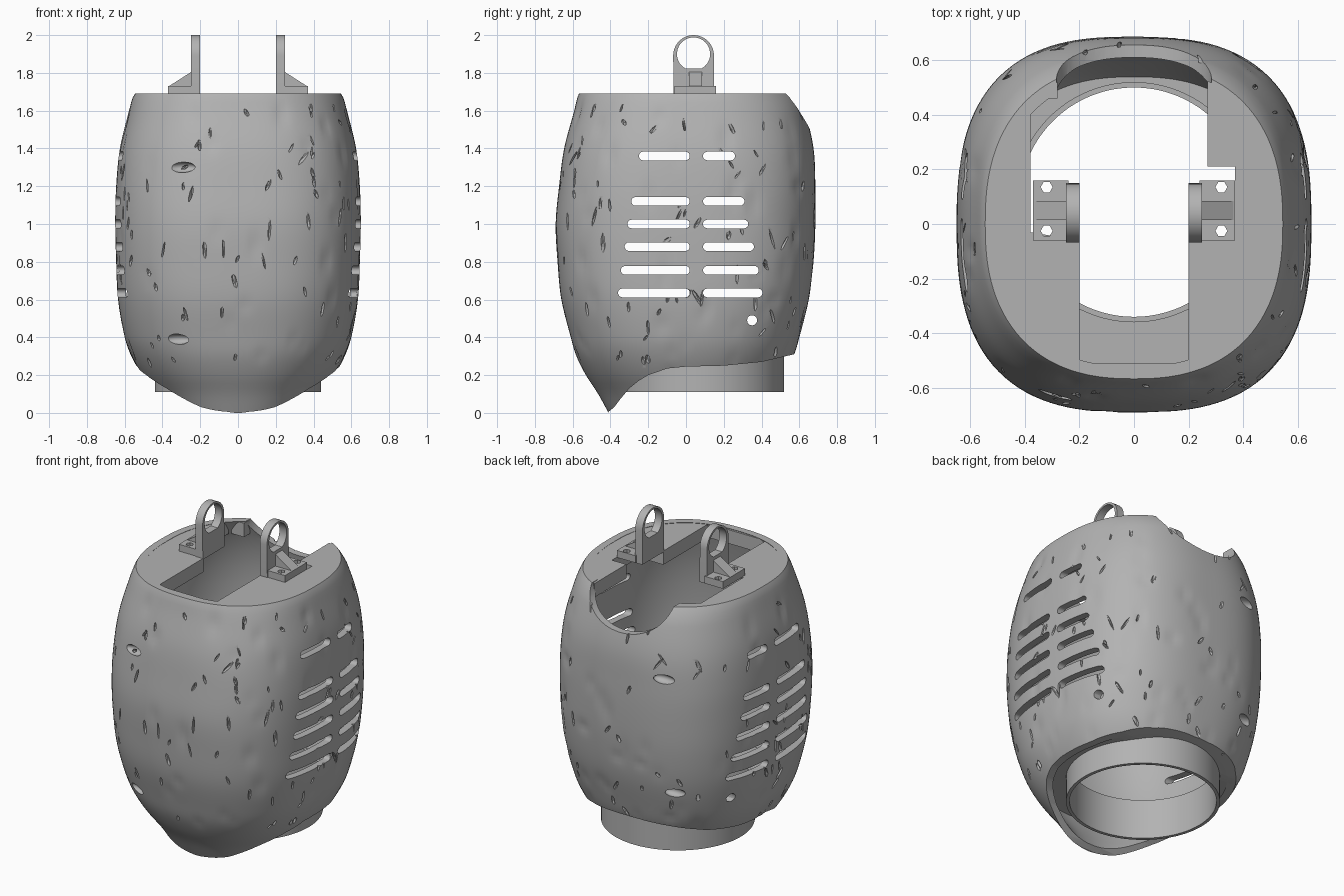
import bpy, bmesh, math, random
from mathutils import Vector, Matrix

random.seed(7)
if "Cube" in bpy.data.objects:
    bpy.data.objects.remove(bpy.data.objects["Cube"])

grey = bpy.data.materials.new("plain grey")
grey.use_nodes = True
grey.diffuse_color = (0.45, 0.45, 0.45, 1)
grey.node_tree.nodes["Principled BSDF"].inputs["Base Color"].default_value = (0.45, 0.45, 0.45, 1)

SEG = 144
ANGLES = [2 * math.pi * i / SEG for i in range(SEG)]
WALL = 0.045


# ---------- helpers ----------
def finish(name, bm):
    bmesh.ops.recalc_face_normals(bm, faces=bm.faces)
    mesh = bpy.data.meshes.new(name)
    bm.to_mesh(mesh)
    bm.free()
    mesh.materials.append(grey)
    obj = bpy.data.objects.new(name, mesh)
    bpy.context.collection.objects.link(obj)
    return obj


def ring_solid(name, rings):
    """Closed tube-like solid from a cycle of equal-length rings."""
    bm = bmesh.new()
    rows = [[bm.verts.new(p) for p in ring] for ring in rings]
    for k, a in enumerate(rows):
        b = rows[(k + 1) % len(rows)]
        for i in range(len(a)):
            j = (i + 1) % len(a)
            bm.faces.new((a[i], a[j], b[j], b[i]))
    return finish(name, bm)


def add_prism(bm, pts, axis, lo, hi):
    """Extrude a 2D outline along an axis (the outline uses the other two)."""
    def place(p, d):
        c = list(p)
        c.insert(axis, d)
        return c
    a = [bm.verts.new(place(p, lo)) for p in pts]
    b = [bm.verts.new(place(p, hi)) for p in pts]
    bm.faces.new(a)
    bm.faces.new(b[::-1])
    for i in range(len(pts)):
        j = (i + 1) % len(pts)
        bm.faces.new((a[i], b[i], b[j], a[j]))


def arc(u, v, ru, rv, a0=0, a1=360, n=24):
    full = 0 if a1 - a0 == 360 else 1
    ts = [math.radians(a0 + (a1 - a0) * i / (n - full)) for i in range(n)]
    return [(u + ru * math.cos(t), v + rv * math.sin(t)) for t in ts]


def select(obj):
    bpy.ops.object.select_all(action="DESELECT")
    obj.select_set(True)
    bpy.context.view_layer.objects.active = obj


def cut(obj, bm):
    """Subtract a temporary cutter mesh."""
    cutter = finish("cutter", bm)
    cutter.hide_render = True
    mod = obj.modifiers.new("cut", "BOOLEAN")
    mod.operation, mod.solver, mod.object = "DIFFERENCE", "EXACT", cutter
    mod.use_self = True
    select(obj)
    bpy.ops.object.modifier_apply(modifier=mod.name)
    bpy.data.objects.remove(cutter)


# ---------- body form: height, half width, front depth, back depth, squareness ----------
LEVELS = [
    (0.0, 0.36, 0.41, 0.40, 2.2), (0.1, 0.435, 0.465, 0.46, 2.2),
    (0.2, 0.51, 0.53, 0.52, 2.3), (0.3, 0.565, 0.58, 0.57, 2.4),
    (0.4, 0.60, 0.61, 0.60, 2.5), (0.6, 0.635, 0.66, 0.65, 2.6),
    (0.8, 0.645, 0.68, 0.675, 2.7), (1.0, 0.65, 0.69, 0.685, 2.7),
    (1.2, 0.645, 0.672, 0.685, 2.7), (1.4, 0.625, 0.645, 0.675, 2.6),
    (1.6, 0.577, 0.592, 0.63, 2.5), (1.67, 0.557, 0.575, 0.60, 2.4),
    (1.69, 0.545, 0.567, 0.585, 2.4)]


def level(z):
    k = max(i for i in range(len(LEVELS) - 1) if LEVELS[i][0] <= z or i == 0)
    a, b = LEVELS[k], LEVELS[k + 1]
    p, q = LEVELS[max(k - 1, 0)], LEVELS[min(k + 2, len(LEVELS) - 1)]
    h, out = b[0] - a[0], []
    t = (z - a[0]) / h
    for c in range(1, 5):
        m0 = (b[c] - p[c]) / (b[0] - p[0]) * h
        m1 = (q[c] - a[c]) / (q[0] - a[0]) * h
        out.append((2*t**3 - 3*t*t + 1) * a[c] + (t**3 - 2*t*t + t) * m0
                   + (3*t*t - 2*t**3) * b[c] + (t**3 - t*t) * m1)
    return out


def surface(ang, z, inset=0.0):
    rx, front, back, n = level(z)
    c, s = math.cos(ang), math.sin(ang)
    ry = back if s > 0 else front
    r = (abs(c / (rx - inset))**n + abs(s / (ry - inset))**n) ** (-1 / n)
    return Vector((r * c, r * s, z))


# shallow dents worn into the outside
dents = [(surface(random.uniform(0, 6.28), random.uniform(0.15, 1.6)),
          random.uniform(0.015, 0.035), random.uniform(0.03, 0.09),
          random.uniform(0.004, 0.011)) for _ in range(90)]


def dented(ang, z):
    p = surface(ang, z)
    depth = 0
    for c, w, h, amount in dents:
        d = ((p.x - c.x)**2 + (p.y - c.y)**2) / w**2 + ((z - c.z) / h)**2
        if d < 9:
            depth = max(depth, amount * math.exp(-d))
    return p - Vector((math.cos(ang), math.sin(ang), 0)) * depth


heights = [1.67 * i / 64 for i in range(65)] + [1.69]
outer = [[dented(a, z) for a in ANGLES] for z in heights]
inner = [[surface(a, z, WALL) for a in ANGLES] for z in reversed(heights[::4] + [1.69])]
shell = ring_solid("outer_shell", outer + inner)


# neck collar at the bottom and the floor that carries it
def circle(r, z):
    return [(r * math.cos(a), 0.08 + r * math.sin(a), z) for a in ANGLES]


collar = ring_solid("neck_collar", [circle(0.44, 0.11), circle(0.44, 0.36),
                                    circle(0.42, 0.36), circle(0.42, 0.11)])
floor = ring_solid("floor_ring", [[surface(a, z, 0.02) for a in ANGLES] for z in (0.265, 0.345)]
                   + [circle(0.43, 0.345), circle(0.43, 0.265)])

# swept lower edge with pointed chin, shared by shell and floor
for obj in (shell, floor):
    bm = bmesh.new()
    add_prism(bm, [(-0.41, -0.2), (-0.41, 0.006), (-0.38, 0.03), (-0.35, 0.07), (-0.3, 0.13),
                   (-0.25, 0.17), (-0.2, 0.2), (-0.1, 0.235), (0, 0.245), (0.2, 0.25),
                   (0.4, 0.27), (0.57, 0.31), (0.8, 0.37), (0.8, -0.2)], 0, -1, 1)
    cut(obj, bm)

# scoop in the top of the back
bm = bmesh.new()
add_prism(bm, arc(0, 1.7, 0.285, 0.2, n=48), 1, 0.3, 1)
cut(shell, bm)

# side vents and screw hole, straight through both sides
bm = bmesh.new()
R = 0.023
for z, front, back in ((1.36, -0.25, 0.26), (1.12, -0.29, 0.31), (1.0, -0.31, 0.33),
                       (0.88, -0.325, 0.36), (0.755, -0.345, 0.385), (0.635, -0.36, 0.405)):
    for lo, hi in ((front, 0.02), (0.09, back)):
        add_prism(bm, arc(hi - R, z, R, R, -90, 90, 8) + arc(lo + R, z, R, R, 90, 270, 8), 0, -1, 1)
add_prism(bm, arc(0.35, 0.49, 0.027, 0.027, n=12), 0, -1, 1)
cut(shell, bm)

# lens-shaped slots on front and back, then small gouges
bm = bmesh.new()
for x, z, side in ((-0.3, 1.3, -1), (-0.31, 0.39, -1), (-0.3, 1.28, 1), (-0.33, 0.55, 1)):
    ang = min(ANGLES, key=lambda a: abs(surface(a, z).x - x) + (math.sin(a) * side < 0))
    m = Matrix.Translation(surface(ang, z)) @ Matrix.Diagonal((0.075, 0.035, 0.028, 1))
    bmesh.ops.create_uvsphere(bm, u_segments=20, v_segments=10, radius=1, matrix=m)
for _ in range(150):
    ang, z = random.uniform(0, 6.28), random.uniform(0.25, 1.62)
    m = (Matrix.Translation(surface(ang, z)) @ Matrix.Rotation(ang, 4, "Z")
         @ Matrix.Rotation(random.gauss(0, 0.4), 4, "X")
         @ Matrix.Diagonal((random.uniform(0.01, 0.02), random.uniform(0.006, 0.014),
                            random.uniform(0.02, 0.065), 1)))
    bmesh.ops.create_icosphere(bm, subdivisions=1, radius=1, matrix=m)
cut(shell, bm)

# top deck, nearly flush with the rim, with a stepped central opening
bm = bmesh.new()
add_prism(bm, [surface(a, 1.685, 0.015).xy for a in ANGLES], 2, 1.6, 1.687)
deck = finish("top_deck", bm)
bm = bmesh.new()
add_prism(bm, [(-0.2, -0.51), (0.2, -0.51), (0.2, -0.06), (0.37, -0.06), (0.37, 0.21),
               (0.27, 0.21), (0.27, 0.7), (-0.28, 0.7), (-0.28, 0.46), (-0.38, 0.46),
               (-0.38, -0.03), (-0.2, -0.06)], 2, 1.4, 1.8)
cut(deck, bm)

# pair of hinge brackets: eyelet plate, drilled foot and gusset
parts = [shell, collar, floor, deck]
for side, word in ((1, "left"), (-1, "right")):
    bm = bmesh.new()
    add_prism(bm, [(-0.065, 1.68), (0.15, 1.68)] + arc(0.04, 1.892, 0.108, 0.108, 0, 180, 20),
              0, side * 0.2, side * 0.25)
    plate = finish(word + "_eyelet_plate", bm)
    bm = bmesh.new()
    add_prism(bm, arc(0.04, 1.9, 0.088, 0.088, -60, 240, 24), 0, -1, 1)
    cut(plate, bm)

    bm = bmesh.new()
    add_prism(bm, [(side * x, y) for x, y in ((0.24, -0.06), (0.37, -0.06), (0.37, 0.16), (0.24, 0.16))],
              2, 1.685, 1.73)
    foot = finish(word + "_bracket_foot", bm)
    bm = bmesh.new()
    for y in (-0.025, 0.135):
        add_prism(bm, arc(side * 0.32, y, 0.022, 0.022, n=6), 2, 1.6, 1.8)
    cut(foot, bm)

    bm = bmesh.new()
    add_prism(bm, [(side * x, z) for x, z in ((0.24, 1.7), (0.365, 1.7), (0.365, 1.73), (0.24, 1.81))],
              1, 0.015, 0.085)
    parts += [plate, foot, finish(word + "_gusset", bm)]

for obj in parts:
    select(obj)
    bpy.ops.object.shade_smooth_by_angle(angle=math.radians(30))
